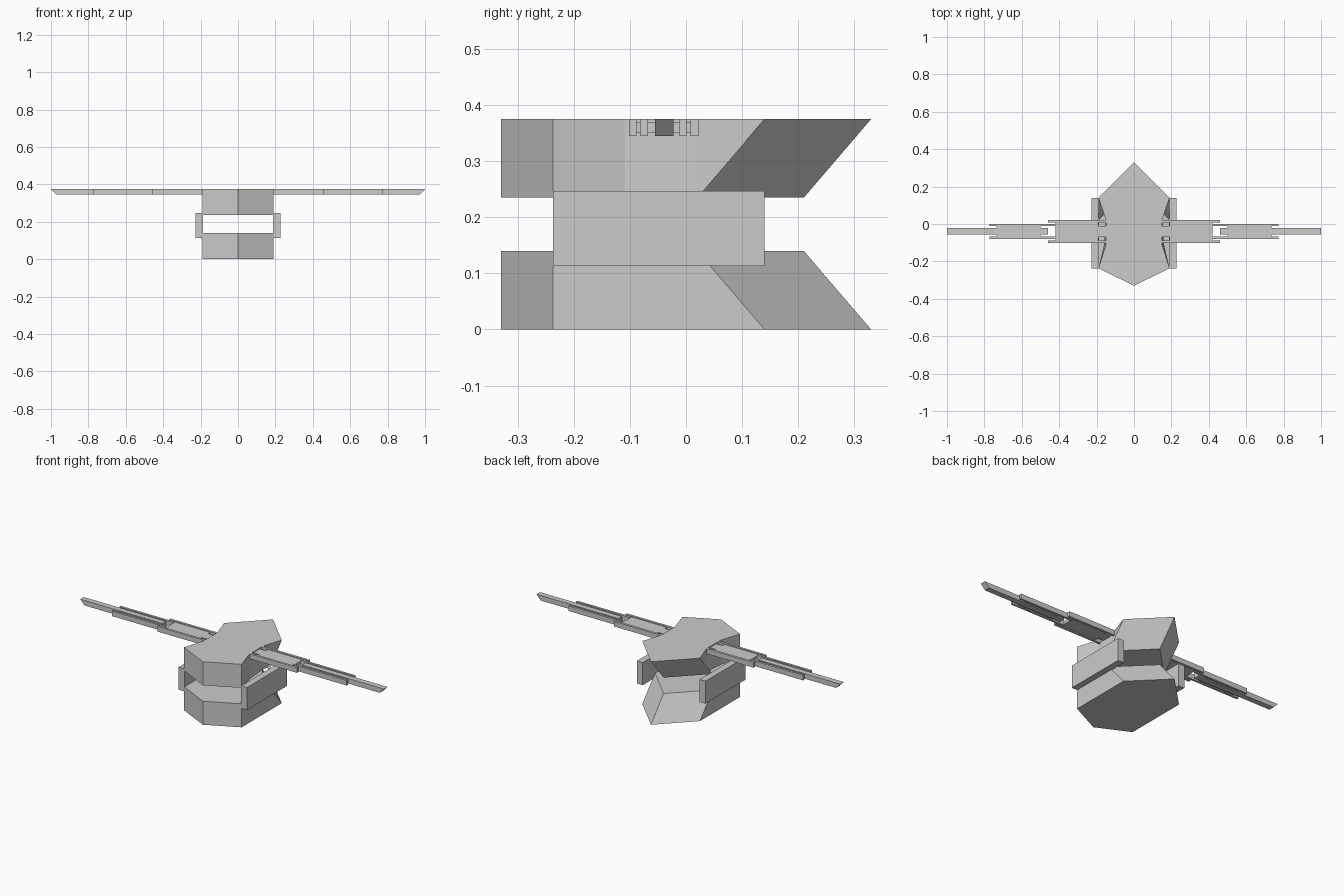
import bpy, bmesh

if "Cube" in bpy.data.objects:
    bpy.data.objects.remove(bpy.data.objects["Cube"])

grey = bpy.data.materials.new("plain grey")
grey.diffuse_color = (0.6, 0.6, 0.6, 1)
grey.use_nodes = True
grey.node_tree.nodes["Principled BSDF"].inputs["Base Color"].default_value = grey.diffuse_color


def make(name, verts, faces, fix=True):
    me = bpy.data.meshes.new(name)
    me.from_pydata(verts, [], faces)
    if fix:
        bm = bmesh.new()
        bm.from_mesh(me)
        bmesh.ops.recalc_face_normals(bm, faces=bm.faces)
        bm.to_mesh(me)
        bm.free()
    me.materials.append(grey)
    ob = bpy.data.objects.new(name, me)
    bpy.context.collection.objects.link(ob)
    return ob


def loft(name, low, z0, high, z1):
    """Solid between two outlines with the same number of points."""
    n = len(low)
    verts = [(x, y, z0) for x, y in low] + [(x, y, z1) for x, y in high]
    faces = [tuple(range(n - 1, -1, -1)), tuple(range(n, 2 * n))]
    faces += [(i, (i + 1) % n, n + (i + 1) % n, n + i) for i in range(n)]
    return make(name, verts, faces)


def box(name, x0, x1, y0, y1, z0, z1, taper=0):
    low = [(x0, y0), (x1 - taper, y0), (x1 - taper, y1), (x0, y1)]
    high = [(x0, y0), (x1, y0), (x1, y1), (x0, y1)]
    return loft(name, low, z0, high, z1)


def mirrored(ob):
    ob.modifiers.new("mirror", 'MIRROR')
    return ob


def outline(right):
    """Closed outline from front tip, right side points and back tip."""
    return right + [(-x, y) for x, y in reversed(right[1:-1])]


W, H, T = 0.19, 0.14, 0.375
Z = T - H

# Lower hull: hexagonal block, back end sloping inward toward the top
loft("lower_hull",
     outline([(0, -0.33), (W, -0.237), (W, 0.14), (0, 0.33)]), 0,
     outline([(0, -0.33), (W, -0.237), (W, 0.02), (0, 0.21)]), H)

# Upper hull: sloped the other way, with waist notches for the wings
loft("upper_hull",
     outline([(0, -0.33), (W, -0.237), (0.16, -0.11), (0.15, 0.02),
              (0.155, 0.055), (0, 0.21)]), Z,
     outline([(0, -0.33), (W, -0.237), (0.15, -0.11), (0.15, 0.02),
              (W, 0.14), (0, 0.33)]), T)

# Rear fins: corners of the sloped back that overhang the notches
mirrored(make("rear_fin", [(W, 0.14, T), (W, 0.02, Z), (0.155, 0.055, Z)],
              [(0, 1, 2)], fix=False))

# Side panels joining both hulls
mirrored(box("side_panel", 0.187, 0.226, -0.237, 0.14, 0.113, 0.247))

# Telescoping wings: channel sections of paired rails and a thinner web
Y = -0.04
B = 0.345


def section(name, x0, x1, w0, w1, half, rail):
    for s, side in ((-1, "front"), (1, "back")):
        a, b = sorted((Y + s * half, Y + s * (half - rail)))
        mirrored(box(f"{name}_{side}_rail", x0, x1, a, b, B, T))
    inner = half - rail
    mirrored(box(f"{name}_web", w0, w1, Y - inner, Y + inner, 0.351, 0.37))


mirrored(box("wing_root", 0.14, 0.20, Y - 0.03, Y + 0.03, 0.351, 0.37))
section("inner_wing", 0.15, 0.46, 0.19, 0.42, 0.062, 0.014)
section("middle_wing", 0.42, 0.772, 0.50, 0.735, 0.041, 0.013)
mirrored(box("wing_tip", 0.46, 1.0, Y - 0.015, Y + 0.018, B, T, taper=0.028))
